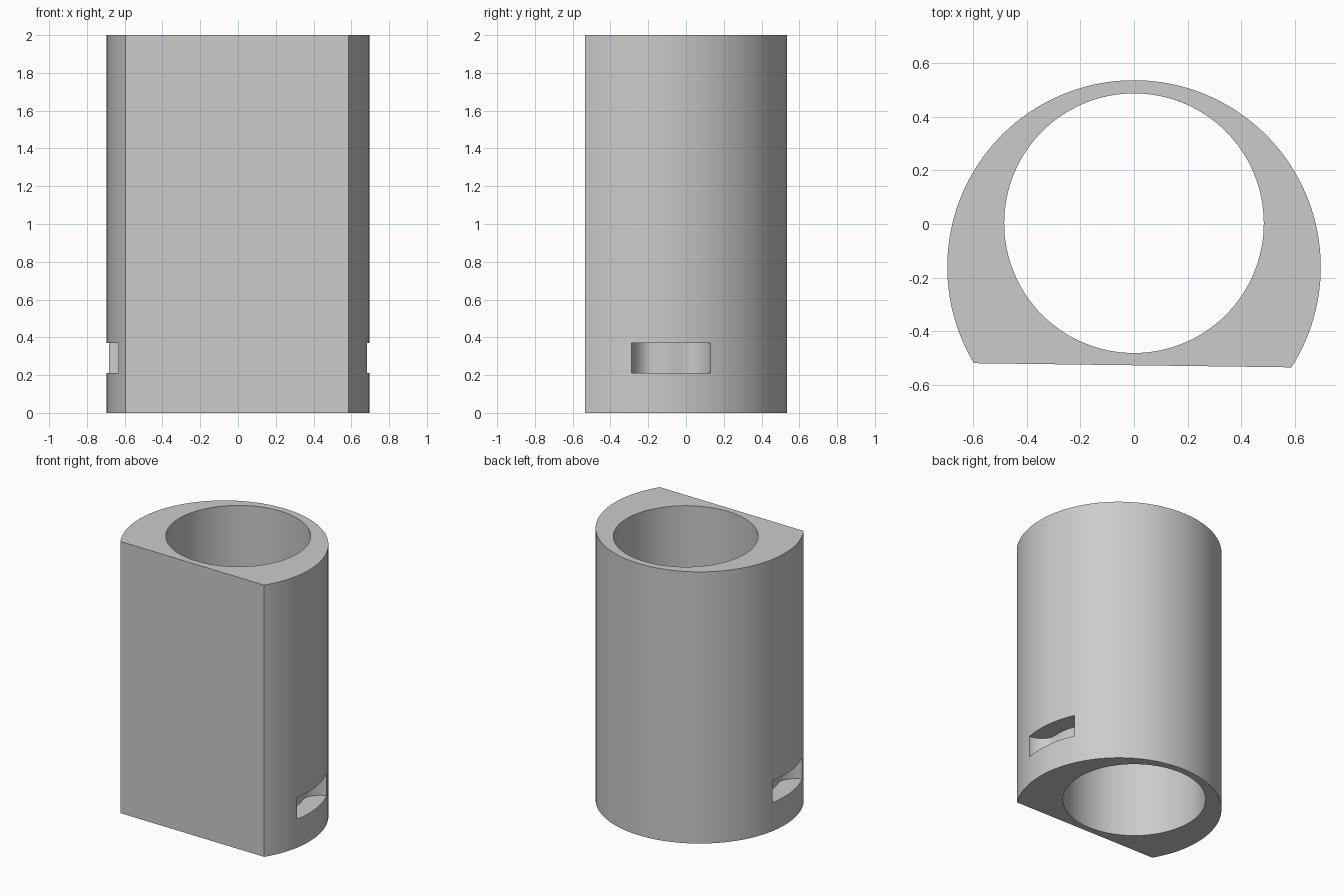
import bpy, bmesh
from math import sin, cos, radians
from mathutils import Matrix

if "Cube" in bpy.data.objects:
    bpy.data.objects.remove(bpy.data.objects["Cube"], do_unlink=True)

grey = bpy.data.materials.new("plain grey")
grey.use_nodes = True
colour = (0.6, 0.6, 0.6, 1)
grey.diffuse_color = colour
grey.node_tree.nodes["Principled BSDF"].inputs["Base Color"].default_value = colour

AXIS_Y = -0.16      # centre of the outer round wall
RADIUS = 0.695


def arc(radius, centre_y, start, end, steps):
    angles = [radians(start + (end - start) * i / steps) for i in range(steps + 1)]
    return [(radius * cos(a), centre_y + radius * sin(a)) for a in angles]


def prism(name, outline, bottom, top):
    bm = bmesh.new()
    base = bm.faces.new([bm.verts.new((x, y, bottom)) for x, y in outline])
    grown = bmesh.ops.extrude_face_region(bm, geom=[base])["geom"]
    verts = [v for v in grown if isinstance(v, bmesh.types.BMVert)]
    bmesh.ops.translate(bm, verts=verts, vec=(0, 0, top - bottom))
    bmesh.ops.recalc_face_normals(bm, faces=bm.faces)
    mesh = bpy.data.meshes.new(name)
    bm.to_mesh(mesh)
    bm.free()
    mesh.materials.append(grey)
    obj = bpy.data.objects.new(name, mesh)
    bpy.context.collection.objects.link(obj)
    return obj


# Round body with a flat front between the two ends of the arc
body = prism("sleeve_body", arc(RADIUS, AXIS_Y, -32.5, 211, 130), 0, 2)

# Through bore
cutters = [prism("bore_cutter", arc(0.483, 0.003, 0, 360, 128)[:-1], -0.1, 2.1)]

# Two opposite side pockets with rounded ends and a gently bulging floor
half = [(0.78, 0.21), (0.66, 0.21), (0.625, 0.198), (0.595, 0.178),
        (0.57, 0.15), (0.555, 0.125), (0.55, 0.1), (0.555, 0.06), (0.56, 0.03)]
pocket = half + [(0.562, 0)] + [(u, -v) for u, v in reversed(half)]
for side, turn in (("left", 7), ("right", 187)):
    cutter = prism(side + "_pocket_cutter", pocket, 0.21, 0.37)
    cutter.data.transform(Matrix.Translation((0, AXIS_Y, 0))
                          @ Matrix.Rotation(radians(turn), 4, "Z"))
    cutters.append(cutter)

bpy.ops.object.select_all(action="DESELECT")
body.select_set(True)
bpy.context.view_layer.objects.active = body
for cutter in cutters:
    cutter.hide_render = True
    cut = body.modifiers.new(cutter.name, "BOOLEAN")
    cut.operation = "DIFFERENCE"
    cut.solver = "EXACT"
    cut.object = cutter
    bpy.ops.object.modifier_apply(modifier=cut.name)
for cutter in cutters:
    bpy.data.objects.remove(cutter, do_unlink=True)

bpy.ops.object.shade_smooth_by_angle(angle=radians(30))
